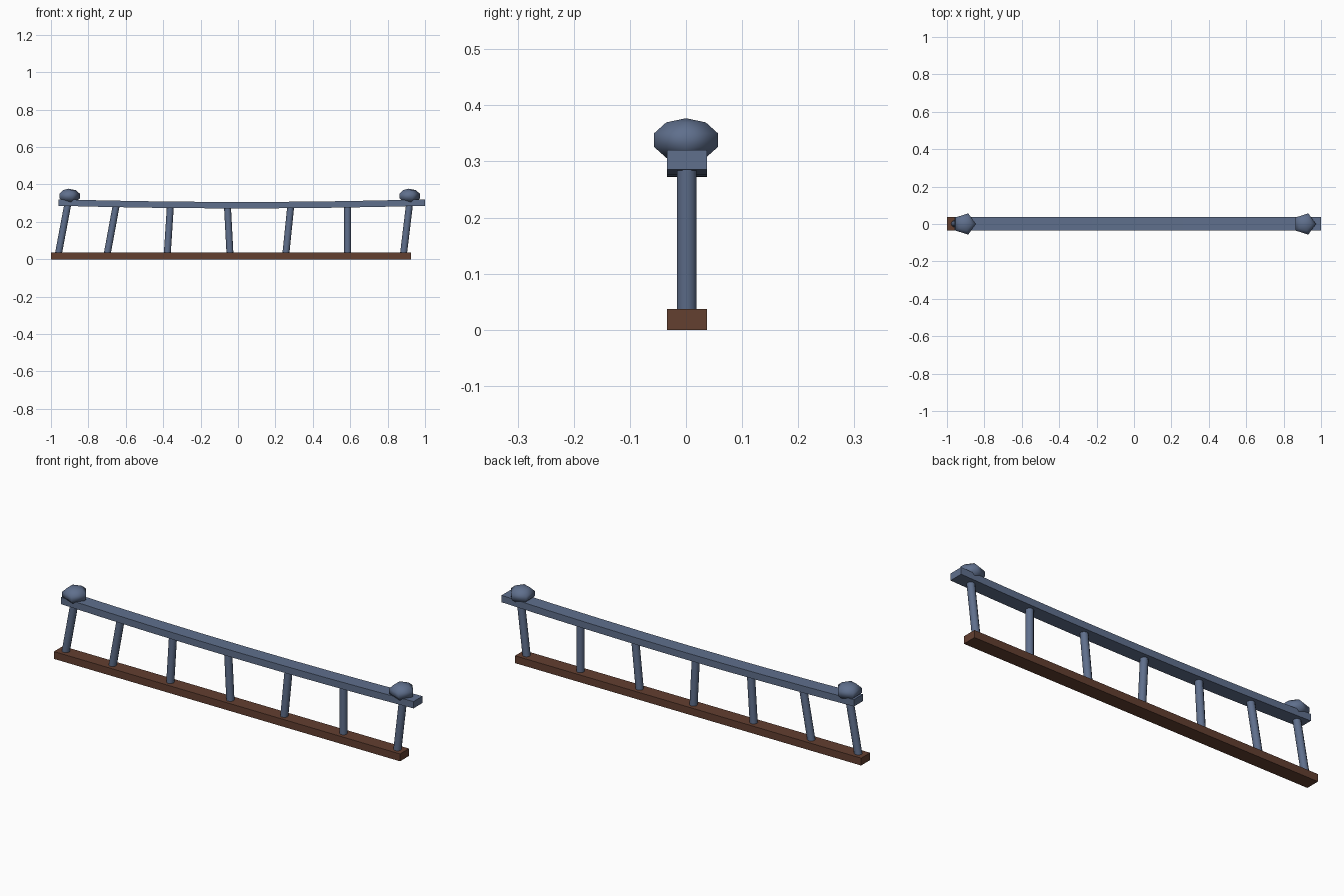
import bpy, math
from mathutils import Vector

if "Cube" in bpy.data.objects:
    bpy.data.objects.remove(bpy.data.objects["Cube"])


def material(name, rgb):
    m = bpy.data.materials.new(name)
    m.diffuse_color = (*rgb, 1)
    m.use_nodes = True
    m.node_tree.nodes["Principled BSDF"].inputs["Base Color"].default_value = m.diffuse_color
    return m


blue = material("slate_blue", (0.115, 0.16, 0.265))
brown = material("dark_brown", (0.125, 0.05, 0.03))


def build(name, verts, faces, mat, smooth=False):
    me = bpy.data.meshes.new(name)
    me.from_pydata(verts, [], faces)
    me.materials.append(mat)
    ob = bpy.data.objects.new(name, me)
    bpy.context.collection.objects.link(ob)
    if smooth:
        bpy.context.view_layer.objects.active = ob
        ob.select_set(True)
        bpy.ops.object.shade_smooth_by_angle(angle=math.radians(60))
        ob.select_set(False)
    return ob


def loft(name, rings, mat, smooth=False):
    """Skin a list of equal-sized rings and cap both ends."""
    n = len(rings[0])
    verts = [v for r in rings for v in r]
    faces = [(i * n + j, i * n + (j + 1) % n, (i + 1) * n + (j + 1) % n, (i + 1) * n + j)
             for i in range(len(rings) - 1) for j in range(n)]
    last = (len(rings) - 1) * n
    faces += [tuple(reversed(range(n))), tuple(range(last, last + n))]
    return build(name, verts, faces, mat, smooth)


Y0, Y1 = -0.034, 0.037


def section(x, z0, z1):
    return [(x, Y0, z0), (x, Y1, z0), (x, Y1, z1), (x, Y0, z1)]


# bottom rail
loft("bottom_rail", [section(-1, 0, 0.037), section(0.925, 0, 0.037)], brown)

# sagging handrail
rings = []
for i in range(9):
    t = i / 4 - 1
    sag = 0.014 * t * t
    rings.append(section(0.02 + 0.98 * t, 0.272 + sag, 0.3065 + sag))
loft("handrail", rings, blue)

# leaning balusters: bottom x, top x
posts = [(-0.96, -0.91), (-0.699, -0.65), (-0.378, -0.361), (-0.043, -0.057),
         (0.256, 0.283), (0.586, 0.586), (0.885, 0.917)]
for k, (xb, xt) in enumerate(posts):
    a, b = Vector((xb, 0.0015, 0.03)), Vector((xt, 0.0015, 0.295))
    tilt = Vector((0, 0, 1)).rotation_difference(b - a)
    circle = [tilt @ Vector((0.0185 * math.cos(q * math.tau / 10), 0.0185 * math.sin(q * math.tau / 10), 0))
              for q in range(10)]
    loft(f"baluster_{k + 1}", [[c + p for c in circle] for p in (a, b)], blue, True)

# low-poly flattened finials at both ends
for name, cx in (("left_finial", -0.905), ("right_finial", 0.913)):
    verts = [(cx, 0, 0.299)]
    for i in range(1, 5):
        lat = math.pi * i / 5
        r, z = 0.063 * math.sin(lat), 0.338 - 0.039 * math.cos(lat)
        verts += [(cx + r * math.cos(j * math.tau / 5), r * math.sin(j * math.tau / 5), z) for j in range(5)]
    verts.append((cx, 0, 0.377))
    faces = []
    for j in range(5):
        k = (j + 1) % 5
        faces.append((0, 1 + k, 1 + j))
        faces.append((21, 16 + j, 16 + k))
        for i in range(3):
            o = 1 + 5 * i
            faces.append((o + j, o + k, o + 5 + k, o + 5 + j))
    ob = build(name, verts, faces, blue)
    ob.data.shade_smooth()
